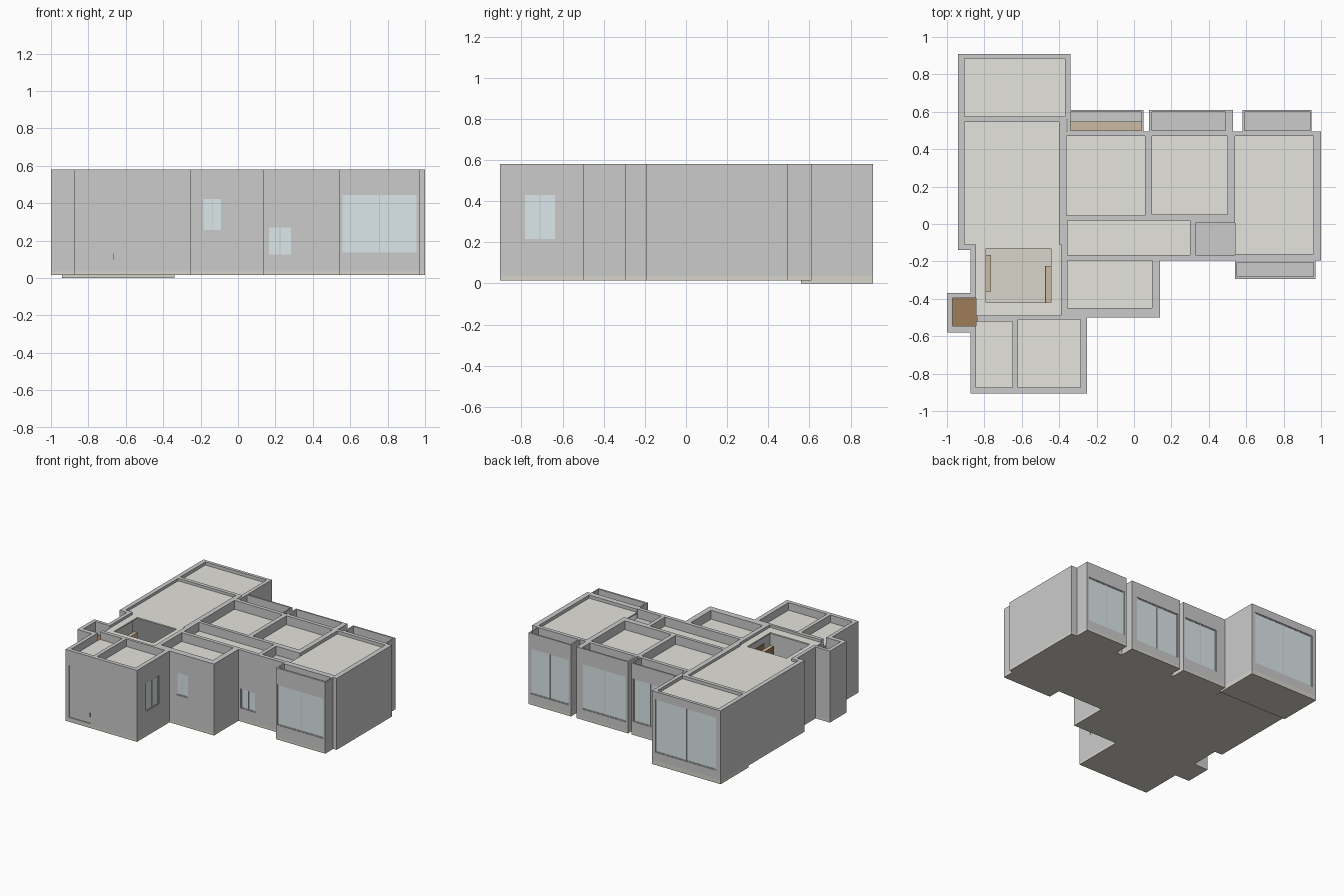
import bpy, bmesh

if "Cube" in bpy.data.objects:
    bpy.data.objects.remove(bpy.data.objects["Cube"])

def material(name, rgb):
    m = bpy.data.materials.new(name)
    m.diffuse_color = (*rgb, 1)
    m.use_nodes = True
    m.node_tree.nodes["Principled BSDF"].inputs["Base Color"].default_value = m.diffuse_color
    return m

GLASS = material("pale_glass", (0.72, 0.80, 0.82))
STONE = material("warm_stone", (0.68, 0.66, 0.59))
CREAM = material("ceiling_cream", (0.78, 0.77, 0.72))
WOOD = material("brown_wood", (0.34, 0.20, 0.10))
TAN = material("tan_wood", (0.60, 0.50, 0.37))

def carve(name, add, cut, mat=None):
    """Solid made of axis-aligned boxes minus boxes, each (x0, y0, z0, x1, y1, z1)."""
    grid = [sorted({b[a + k] for b in add + cut for k in (0, 3)}) for a in range(3)]
    index = [{v: i for i, v in enumerate(g)} for g in grid]
    solid = set()
    for boxes, op in ((add, solid.update), (cut, solid.difference_update)):
        for b in boxes:
            r = [range(index[a][b[a]], index[a][b[a + 3]]) for a in range(3)]
            op([(i, j, k) for i in r[0] for j in r[1] for k in r[2]])
    bm, verts = bmesh.new(), {}
    for c in solid:
        for a in range(3):
            for s in (0, 1):
                n = list(c)
                n[a] += 2 * s - 1
                if tuple(n) in solid:
                    continue
                u, w = (a + 1) % 3, (a + 2) % 3
                ring = []
                for du, dw in ((0, 0), (1, 0), (1, 1), (0, 1)):
                    p = list(c)
                    p[a] += s
                    p[u] += du
                    p[w] += dw
                    p = tuple(p)
                    if p not in verts:
                        verts[p] = bm.verts.new([grid[t][p[t]] for t in range(3)])
                    ring.append(verts[p])
                bm.faces.new(ring if s else ring[::-1])
    bmesh.ops.dissolve_limit(bm, angle_limit=0.01, verts=bm.verts[:], edges=bm.edges[:])
    me = bpy.data.meshes.new(name)
    bm.to_mesh(me)
    bm.free()
    ob = bpy.data.objects.new(name, me)
    bpy.context.collection.objects.link(ob)
    if mat:
        me.materials.append(mat)
    return ob

def box(name, b, mat=None):
    return carve(name, [b], [], mat)

TOP, FLOOR = 0.58, 0.035

# Outer footprints of the storey (x0, y0, x1, y1)
main = [(-0.94, -0.14, -0.36, 0.56), (-0.875, -0.52, -0.36, -0.14),
        (-1.0, -0.58, -0.84, -0.37), (-0.875, -0.905, -0.25, -0.5),
        (-0.39, -0.5, 0.14, -0.19), (-0.4, -0.195, 0.54, 0.04),
        (-0.39, 0.02, 0.54, 0.495), (0.5, -0.195, 1.0, 0.495)]
bays = [(0.54, -0.295, 0.97, -0.195), (-0.355, 0.495, 0.05, 0.61),
        (0.08, 0.495, 0.53, 0.61), (0.58, 0.495, 0.95, 0.61)]
balcony = (-0.94, 0.56, -0.34, 0.91)

# Rooms: name, inner rectangle, ceiling height, ceiling material
rooms = [("balcony", (-0.905, 0.575, -0.37, 0.885), 0.555, CREAM),
         ("living", (-0.905, -0.11, -0.4, 0.545), 0.56, CREAM),
         ("bedroom_left", (-0.36, 0.045, 0.06, 0.47), 0.51, CREAM),
         ("bedroom_middle", (0.095, 0.05, 0.5, 0.47), 0.51, CREAM),
         ("bedroom_right", (0.54, -0.16, 0.96, 0.47), 0.555, CREAM),
         ("hall", (-0.355, -0.165, 0.3, 0.02), 0.51, CREAM),
         ("hall_end", (0.33, -0.165, 0.54, 0.005), 0.51, None),
         ("bathroom", (-0.355, -0.45, 0.095, -0.195), 0.51, CREAM),
         ("entry", (-0.845, -0.875, -0.65, -0.52), 0.52, CREAM),
         ("study", (-0.62, -0.875, -0.285, -0.51), 0.52, CREAM),
         ("front_bay", (0.552, -0.28, 0.96, -0.205), 0.5, None),
         ("back_bay_left", (-0.34, 0.545, 0.04, 0.598), 0.5, None),
         ("back_bay_middle", (0.095, 0.5, 0.49, 0.598), 0.5, None),
         ("back_bay_right", (0.592, 0.5, 0.94, 0.598), 0.5, None)]
cuts = []
for name, (x0, y0, x1, y1), z, mat in rooms:
    cuts.append((x0, y0, FLOOR, x1, y1, TOP))
    box(name + "_ceiling", (x0, y0, z - 0.01, x1, y1, z), mat)

# Corridor with an open ceiling, entry niche, curtain slot
cuts += [(-0.845, -0.49, FLOOR, -0.39, -0.11, TOP),
         (-0.97, -0.545, FLOOR, -0.84, -0.395, TOP),
         (-0.34, 0.5, FLOOR, 0.04, 0.545, TOP)]
carve("corridor_ceiling", [(-0.845, -0.49, 0.55, -0.39, -0.11, 0.56)],
      [(-0.79, -0.42, 0.55, -0.445, -0.13, 0.56)], CREAM)

# Inner doorways (x0, y0, x1, y1)
for x0, y0, x1, y1 in [(-0.86, 0.545, -0.42, 0.575), (-0.4, -0.15, -0.355, 0.01),
                       (-0.3, 0.02, -0.15, 0.045), (0.13, 0.02, 0.28, 0.05),
                       (0.3, -0.15, 0.33, -0.01), (-0.3, -0.195, -0.15, -0.165),
                       (-0.83, -0.52, -0.66, -0.49), (-0.39, -0.42, -0.355, -0.22)]:
    cuts.append((x0, y0, FLOOR, x1, y1, 0.46))
# Wide openings from the bedrooms into the bays
for x0, y0, x1, y1 in [(0.56, -0.205, 0.95, -0.16), (-0.33, 0.47, 0.03, 0.5),
                       (0.11, 0.47, 0.48, 0.5), (0.6, 0.47, 0.93, 0.5)]:
    cuts.append((x0, y0, 0.1, x1, y1, 0.46))

def window(name, axis, u0, u1, outer, inner, z0, z1, split=True):
    """Opening through a wall, with recessed pane, frame and mullion."""
    def span(a, b, d0, d1, za, zb):
        d0, d1 = sorted((d0, d1))
        return (a, d0, za, b, d1, zb) if axis == "x" else (d0, a, za, d1, b, zb)
    cuts.append(span(u0, u1, outer, inner, z0, z1))
    step = 0.004 if inner > outer else -0.004
    box(name + "_pane", span(u0, u1, outer + step * 1.75, outer + step * 2.5, z0, z1), GLASS)
    w, mid = 0.006, (u0 + u1) / 2
    holes = [(u0 + w, mid - 0.002), (mid + 0.002, u1 - w)] if split else [(u0 + w, u1 - w)]
    d = (outer + step, outer + step * 3)
    carve(name + "_frame", [span(u0, u1, *d, z0, z1)],
          [span(a, b, *d, z0 + w, z1 - w) for a, b in holes])

window("balcony_window", "x", -0.905, -0.37, 0.91, 0.885, 0.1, 0.52)
window("front_bay_window", "x", 0.552, 0.96, -0.295, -0.28, 0.13, 0.45)
window("back_window_left", "x", -0.26, 0.035, 0.61, 0.598, 0.12, 0.46)
window("back_window_middle", "x", 0.1, 0.485, 0.61, 0.598, 0.1, 0.46)
window("back_window_right", "x", 0.6, 0.935, 0.61, 0.598, 0.1, 0.46)
window("bathroom_window", "x", -0.19, -0.085, -0.5, -0.45, 0.25, 0.43)
window("hall_window", "x", 0.16, 0.29, -0.195, -0.165, 0.12, 0.275)
window("study_window", "y", -0.79, -0.63, -0.25, -0.285, 0.21, 0.435)

# Front door with handle
cuts.append((-0.845, -0.905, 0.05, -0.655, -0.875, 0.46))
box("front_door", (-0.845, -0.898, 0.05, -0.655, -0.88, 0.46))
box("front_door_handle", (-0.668, -0.904, 0.1, -0.662, -0.898, 0.13), WOOD)

# Walls, and floor slabs (balcony sits slightly lower)
walls = [(x0, y0, FLOOR, x1, y1, TOP) for x0, y0, x1, y1 in main + bays + [balcony]]
carve("walls", walls, cuts)
carve("floor_slab", [(x0, y0, 0.015, x1, y1, FLOOR) for x0, y0, x1, y1 in main + bays], [], STONE)
x0, y0, x1, y1 = balcony
box("balcony_slab", (x0, y0, 0.0, x1, y1, FLOOR), STONE)

# Wooden fittings: niche cabinet, corridor doors and bay cupboard
box("niche_cabinet", (-0.97, -0.545, FLOOR, -0.84, -0.395, 0.48), WOOD)
box("bay_cupboard", (-0.34, 0.5, 0.46, 0.04, 0.545, 0.49), TAN)
box("bathroom_door", (-0.395, -0.42, FLOOR, -0.38, -0.22, 0.46), WOOD)
for name, x, y0, y1 in [("corridor_door_left", -0.79, -0.36, -0.165),
                        ("corridor_door_right", -0.47, -0.42, -0.225)]:
    box(name, (x, y0, FLOOR, x + 0.025, y1, 0.46), TAN)
    box(name + "_edge", (x - 0.006, y0, FLOOR, x, y1, 0.46), WOOD)
